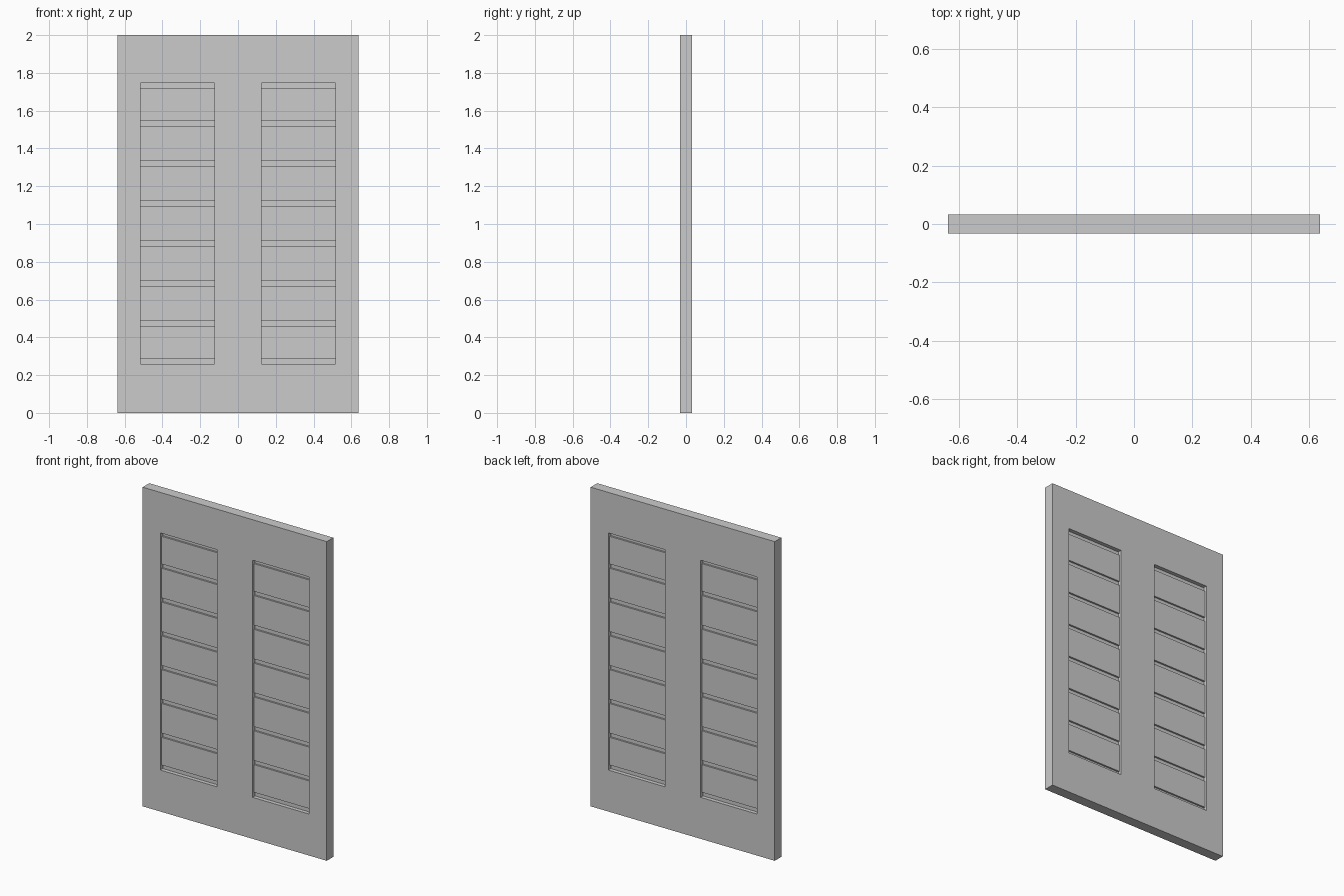
import bpy, bmesh

if "Cube" in bpy.data.objects:
    bpy.data.objects.remove(bpy.data.objects["Cube"])

W, D, H = 0.638, 0.0325, 2.0          # half width, half depth, height
X0, X1 = 0.1245, 0.516                # opening, inner and outer x
Z0, Z1 = 0.26, 1.746                  # opening bottom and top
BOARD, CORE = 0.019, 0.008            # half depths of boards and groove floor
GAP, PITCH, COUNT = 0.0265, 0.212, 7


def make_object(name, bm):
    bmesh.ops.recalc_face_normals(bm, faces=bm.faces)
    mesh = bpy.data.meshes.new(name)
    bm.to_mesh(mesh)
    bm.free()
    ob = bpy.data.objects.new(name, mesh)
    bpy.context.collection.objects.link(ob)
    return ob


def box(name, x0, x1, y0, y1, z0, z1):
    bm = bmesh.new()
    bmesh.ops.create_cube(bm, size=1)
    for v in bm.verts:
        v.co = ((x0 + x1) / 2 + v.co.x * (x1 - x0),
                (y0 + y1) / 2 + v.co.y * (y1 - y0),
                (z0 + z1) / 2 + v.co.z * (z1 - z0))
    return make_object(name, bm)


def slatted_panel(name, x0, x1):
    # stepped side profile: boards separated by grooves, same front and back
    mid = (Z0 + Z1) / 2
    side = [(CORE, Z0)]
    for i in range(COUNT):
        c = mid + (i - (COUNT - 1) / 2) * PITCH
        lo = Z0 + GAP if i == 0 else c - (PITCH - GAP) / 2
        hi = Z1 - GAP if i == COUNT - 1 else c + (PITCH - GAP) / 2
        side += [(CORE, lo), (BOARD, lo), (BOARD, hi), (CORE, hi)]
    side.append((CORE, Z1))
    outline = side + [(-y, z) for y, z in reversed(side)]
    bm = bmesh.new()
    face = bm.faces.new([bm.verts.new((x0, y, z)) for y, z in outline])
    ext = bmesh.ops.extrude_face_region(bm, geom=[face])
    verts = [g for g in ext["geom"] if isinstance(g, bmesh.types.BMVert)]
    bmesh.ops.translate(bm, verts=verts, vec=(x1 - x0, 0, 0))
    return make_object(name, bm)


# door frame with two through openings
frame = box("door_frame", -W, W, -D, D, 0, H)
for label, s in (("left", -1), ("right", 1)):
    a, b = sorted((s * X0, s * X1))
    cutter = box("cutter_" + label, a, b, -0.1, 0.1, Z0, Z1)
    cutter.hide_render = True
    cutter.hide_viewport = True
    mod = frame.modifiers.new("opening_" + label, 'BOOLEAN')
    mod.operation = 'DIFFERENCE'
    mod.solver = 'EXACT'
    mod.object = cutter
    # grooved board panel filling the opening
    slatted_panel("slat_panel_" + label, a, b)
